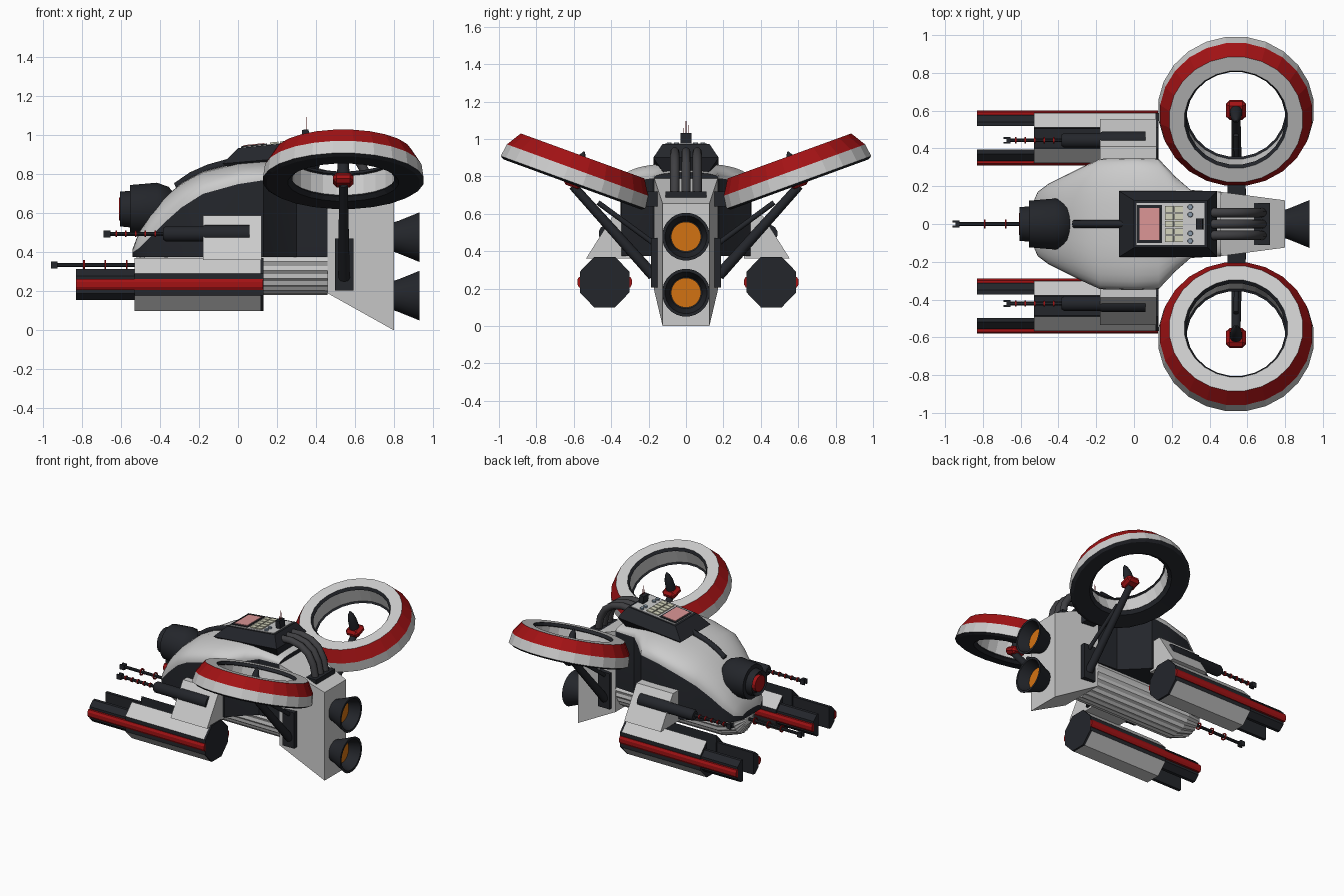
import bpy, bmesh, math
from mathutils import Matrix, Vector

if "Cube" in bpy.data.objects:
    bpy.data.objects.remove(bpy.data.objects["Cube"])

def mat(name, c):
    m = bpy.data.materials.new(name)
    m.diffuse_color = (*c, 1)
    m.use_nodes = True
    m.node_tree.nodes["Principled BSDF"].inputs["Base Color"].default_value = m.diffuse_color
    return m

GREY = mat("light_grey", (0.62, 0.62, 0.62))
BLACK = mat("black", (0.017, 0.019, 0.024))
RED = mat("red", (0.36, 0.006, 0.007))
ORANGE = mat("orange", (0.65, 0.17, 0.006))
PINK = mat("pink", (0.7, 0.3, 0.3))
CREAM = mat("cream", (0.65, 0.65, 0.5))
BLUE = mat("blue_grey", (0.25, 0.32, 0.4))
PIPE = mat("pipe_grey", (0.05, 0.05, 0.055))
I = Matrix()
T = lambda *p: Matrix.Translation(p)

def loft(name, rings, mats, M=I, cap=True, loop=False, smooth=None):
    """Skin equal-length closed rings; mats(i, j) gives material of band i, side j, caps use i=-1."""
    bm = bmesh.new()
    vs = [[bm.verts.new(M @ Vector(p)) for p in r] for r in rings]
    n, k = len(rings[0]), len(rings)
    used = []
    get = mats if callable(mats) else (lambda i, j: mats)
    def face(v, m):
        if m not in used:
            used.append(m)
        bm.faces.new(v).material_index = used.index(m)
    for i in range(k if loop else k - 1):
        a, b = vs[i], vs[(i + 1) % k]
        for j in range(n):
            face((a[j], a[(j + 1) % n], b[(j + 1) % n], b[j]), get(i, j))
    if cap and not loop:
        face(vs[0], get(-1, 0))
        face(vs[-1], get(-1, 1))
    bmesh.ops.remove_doubles(bm, verts=bm.verts, dist=1e-5)
    bmesh.ops.recalc_face_normals(bm, faces=bm.faces)
    me = bpy.data.meshes.new(name)
    bm.to_mesh(me)
    bm.free()
    for m in used:
        me.materials.append(m)
    if smooth:
        me.polygons.foreach_set("use_smooth", [True] * len(me.polygons))
        me.set_sharp_from_angle(angle=math.radians(smooth))
    ob = bpy.data.objects.new(name, me)
    bpy.context.collection.objects.link(ob)
    return ob

def lathe(name, prof, M, mats, n=16, loop=False, smooth=None, cap=True):
    rings = [[(r * math.cos(t), r * math.sin(t), h) for t in
              (2 * math.pi * (j + 0.5) / n for j in range(n))] for r, h in prof]
    return loft(name, rings, mats, M, cap, loop, smooth)

def box(name, x, y, z, m, M=I):
    r = lambda h: [(x[0], y[0], h), (x[1], y[0], h), (x[1], y[1], h), (x[0], y[1], h)]
    return loft(name, [r(z[0]), r(z[1])], m, M)

def prism_x(name, poly, x0, x1, mats):
    return loft(name, [[(x, *p) for p in poly] for x in (x0, x1)], mats)

def rod(name, p, q, r, m, r2=None, n=10):
    p, q = Vector(p), Vector(q)
    M = T(*p) @ (q - p).to_track_quat('Z', 'Y').to_matrix().to_4x4()
    return lathe(name, [(r, 0), (r2 or r, (q - p).length)], M, m, n, smooth=40)

def along_x(x, y, z):
    return T(x, y, z) @ Matrix.Rotation(math.pi / 2, 4, 'Y')

# Hull: white dome over black side walls
hull = [(-.54, .10, .40, .42), (-.51, .17, .42, .50), (-.45, .215, .48, .60), (-.38, .25, .55, .68),
        (-.29, .295, .63, .755), (-.18, .345, .70, .815), (0, .35, .75, .86), (.13, .345, .77, .87),
        (.22, .25, .78, .87), (.30, .18, .79, .86), (.46, .17, .79, .82)]
rings = []
for x, w, zb, zt in hull:
    arc = [(x, w * math.copysign(abs(math.cos(t)) ** .75, math.cos(t)),
            zb + (zt - zb) * math.sin(t) ** .85) for t in (math.pi * k / 16 for k in range(1, 16))]
    rings.append([(x, w, .375), (x, w, zb)] + arc + [(x, -w, zb), (x, -w, .375)])
last = len(rings[0]) - 1
loft("hull", rings, lambda i, j: BLACK if i < 0 or j in (0, last - 1, last) else GREY, smooth=35)

# Ribbed belly under the hull
N = 48
ribs = lambda x, r: [(x, (r - .008 * (j % 2)) * math.cos(2 * math.pi * j / N),
                      .352 + (r - .008 * (j % 2)) * math.sin(2 * math.pi * j / N)) for j in range(N)]
loft("belly", [ribs(-.52, .05), ribs(-.48, .13), ribs(-.36, .17), ribs(.46, .172)], GREY)

# Nose sensor with red lens, and cable to the console
lathe("nose_sensor", [(.07, .02), (.09, 0), (.095, .05), (.125, .05), (.137, .19), (.115, .25), (.05, .30)],
      along_x(-.605, 0, .622), BLACK, 20, smooth=35)
lathe("nose_lens", [(.06, 0), (.06, .03)], along_x(-.61, 0, .622), RED, 16)
cable = [(-.32, .735), (-.24, .79), (-.15, .83), (-.05, .858), (.02, .875)]
loft("dome_cable", [[(x + .02 * math.sin(t) * -.4, .02 * math.cos(t), z + .02 * math.sin(t)) for t in
     (math.pi * k / 4 for k in range(8))] for x, z in cable], BLACK, smooth=50)

# Long thin gun: barrel, red rings and forked muzzle
def gun(name, x0, x1, y, z, rings_x, rr):
    rod(name + "_barrel", (x0 + .02, y, z), (x1, y, z), .011, BLACK, n=8)
    box(name + "_muzzle", (x0 + .015, x0 + .035), (y - .018, y + .018), (z - .018, z + .018), BLACK)
    for s in (-1, 1):
        box(name + "_fork", (x0, x0 + .02), (y + s * .013 - .005, y + s * .013 + .005),
            (z - .018, z + .018), BLACK)
    for x in rings_x:
        lathe(name + "_ring", [(rr, -.004), (rr, .004), (rr - .008, .004), (rr - .008, -.004)],
              along_x(x, y, z), RED, 12, loop=True)

gun("nose_gun", -.96, -.45, 0, .335, (-.79, -.68, -.57), .026)

# Side weapons, repeated on both sides
for s, side in ((1, "left"), (-1, "right")):
    c, zc = .0105 + s * .4455, .235
    Y = lambda y: c + s * y
    arm = [(.30, .36), (.545, .36), (.40, .59), (.30, .59)]
    prism_x(side + "_weapon_arm", [(.01 + s * y, z) for y, z in arm], -.18, .12, GREY)
    gy = .011 + s * .432
    lathe(side + "_gun_body", [(.03, -.385), (.04, -.37), (.04, -.18), (.047, -.17), (.047, .06)],
          along_x(0, gy, .495), BLACK, 12, smooth=35)
    gun(side + "_gun", -.69, -.36, gy, .495, (-.625, -.575, -.525, -.475, -.425), .017)
    # Octagonal pod with a slot along its top, closed by a black rear plate
    octo = [(.056, .135), (.132, .056), (.132, -.056), (.056, -.135),
            (-.056, -.135), (-.132, -.056), (-.132, .056), (-.056, .135)]
    slot = octo + [(-.05, -.06), (.05, -.06)]
    prism_x(side + "_pod", [(Y(y), zc + z) for y, z in slot], -.53, .115,
            lambda i, j: BLACK if i < 0 or j in (1, 5, 7, 8, 9) else GREY)
    prism_x(side + "_pod_rear_plate", [(Y(y), zc + z) for y, z in octo], .115, .13, BLACK)
    for t in (-1, 1):
        prong = [(.062, .08), (.085, .08), (.122, .045), (.122, -.045), (.085, -.08), (.062, -.08)]
        prism_x(side + "_pod_prong", [(Y(t * y), zc + z) for y, z in prong], -.83, -.5, BLACK)
        strip = [(.12, .028), (.137, .028), (.146, .012), (.146, -.012), (.137, -.028), (.12, -.028)]
        prism_x(side + "_pod_strip", [(Y(t * y), zc + z) for y, z in strip], -.832, .128, RED)

# Rear engine block with two nozzles
sec = lambda x, w, a, b: [(x, -w, a), (x, w, a), (x, w, b), (x, -w, b)]
loft("engine_block", [sec(.46, .17, .19, .79), sec(.80, .125, .0, .655)], GREY)
for z in (.178, .478):
    lathe("engine_nozzle", [(.075, 0), (.085, .03), (.128, .135), (.112, .135), (.085, .05), (.07, .04)],
          along_x(.795, 0, z), BLACK, 24, smooth=35)
    lathe("engine_glow", [(.08, 0), (.08, .02)], along_x(.835, 0, z), ORANGE, 24)

# Tilted ring fans with hub, spinner and struts
for s, side in ((1, "left"), (-1, "right")):
    M = T(.54, s * .58, .834) @ Matrix.Rotation(s * math.radians(20), 4, 'X')
    prof = [(.355, .08), (.405, 0), (.415, -.07), (.395, -.082), (.285, -.08), (.262, -.06),
            (.272, -.05), (.272, .055), (.262, .06), (.275, .08)]
    cols = [RED, GREY, BLACK, BLACK, BLACK, BLACK, GREY, BLACK, BLACK, GREY]
    lathe(side + "_fan_ring", prof, M, lambda i, j: cols[i], 24, loop=True)
    hub = box(side + "_fan_hub", (-.052, .052), (-.052, .052), (-.095, -.04), RED, M)
    bv = hub.modifiers.new("bevel", 'BEVEL')
    bv.width, bv.segments = .018, 1
    lathe(side + "_fan_spinner", [(.034, -.04), (.03, .03), (.018, .08), (.004, .105)], M, BLACK, 10, smooth=50)
    rod(side + "_fan_strut", (.54, s * .605, .75), (.545, s * .175, .27), .024, BLACK, .03)
    rod(side + "_fan_brace", (.54, s * .47, .66), (.545, s * .17, .44), .014, BLACK)
    box(side + "_strut_plate", (.497, .592), sorted((s * .13, s * .187)), (.205, .47), BLACK)
    box(side + "_ring_mount", (.495, .59), sorted((s * .1, s * .225)), (.64, .72), BLACK)

# Control console on top of the dome
r = lambda x0, x1, w, z0, z1: [(x0, -w, z0), (x1, -w, z1), (x1, w, z1), (x0, w, z0)]
loft("console", [r(.0, .41, .12, .81, .82), r(-.08, .44, .175, .855, .90), r(.0, .39, .125, .935, .974)], BLACK)
P = T(0, 0, .935) @ Matrix.Rotation(-.1, 4, 'Y')
box("console_panel", (.015, .375), (-.112, .112), (-.01, .004), GREY, P)
box("screen_frame", (.018, .15), (-.1, .1), (0, .008), BLACK, P)
box("screen", (.03, .138), (-.085, .085), (0, .012), PINK, P)
for i in range(2):
    for j in range(5):
        x, y = .165 + i * .052, -.095 + j * .039
        box("console_button", (x, x + .045), (y, y + .033), (0, .012), CREAM, P)
for y in (-.09, -.05, .05, .09):
    lathe("console_knob", [(.015, 0), (.013, .015)], P @ T(.30, y, 0), BLUE, 10)
box("antenna_box", (.335, .37), (-.03, .03), (0, .06), BLACK, P)
for y, h in ((-.015, 1.06), (0, 1.095), (.015, 1.075)):
    rod("antenna", (.35, y, 1.01), (.35, y, h), .002, RED, n=5)

# Three pipes arching from the console to the engine block
path = [(.40, .925), (.48, .93), (.56, .912), (.62, .87), (.66, .80), (.68, .70)]
for y in (-.06, 0, .06):
    rings = []
    for k, (x, z) in enumerate(path):
        a, b = path[max(k - 1, 0)], path[min(k + 1, len(path) - 1)]
        t = Vector((b[0] - a[0], 0, b[1] - a[1])).normalized()
        nrm = Vector((-t.z, 0, t.x))
        rings.append([Vector((x, y, z)) + .025 * (math.sin(q) * nrm + Vector((0, math.cos(q), 0)))
                      for q in (math.pi * m / 5 for m in range(10))])
    loft("pipe", rings, PIPE, smooth=40)
box("pipe_base", (.63, .72), (-.11, .11), (.67, .72), BLACK)
